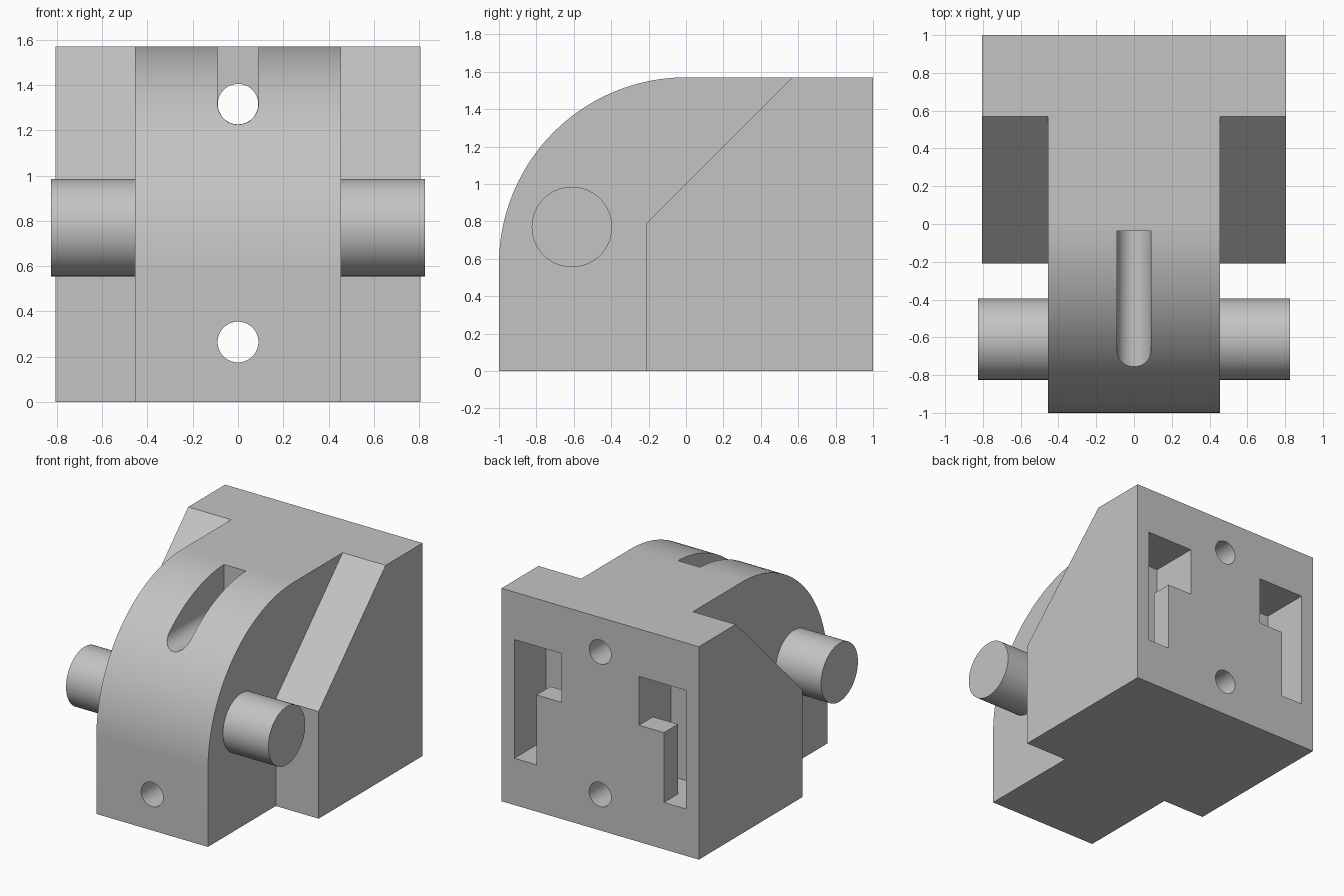
import bpy
import bmesh
from math import cos, sin, pi, radians

default = bpy.data.objects.get("Cube")
if default:
    bpy.data.objects.remove(default, do_unlink=True)

grey = bpy.data.materials.new("plain grey")
grey.use_nodes = True
colour = (0.55, 0.55, 0.55, 1.0)
grey.diffuse_color = colour
grey.node_tree.nodes["Principled BSDF"].inputs["Base Color"].default_value = colour


def arc(ca, cb, r, start, end, steps):
    """Points on an arc, angles in degrees."""
    angles = [radians(start + (end - start) * i / steps) for i in range(steps + 1)]
    return [(ca + r * cos(t), cb + r * sin(t)) for t in angles]


def circle(ca, cb, r, steps=48):
    return arc(ca, cb, r, 0, 360, steps)[:-1]


def extrude(name, profile, axis, lo, hi):
    """Solid from a profile: (y, z) pushed along x, or (x, z) along y."""
    bm = bmesh.new()
    rings = []
    for t in (lo, hi):
        rings.append([bm.verts.new((t, a, b) if axis == "x" else (a, t, b))
                      for a, b in profile])
    bm.faces.new(rings[0])
    bm.faces.new(rings[1])
    n = len(profile)
    for i in range(n):
        j = (i + 1) % n
        bm.faces.new((rings[0][i], rings[0][j], rings[1][j], rings[1][i]))
    bmesh.ops.recalc_face_normals(bm, faces=bm.faces)
    mesh = bpy.data.meshes.new(name)
    bm.to_mesh(mesh)
    bm.free()
    mesh.materials.append(grey)
    obj = bpy.data.objects.new(name, mesh)
    bpy.context.collection.objects.link(obj)
    return obj


def activate(obj):
    bpy.ops.object.select_all(action="DESELECT")
    obj.select_set(True)
    bpy.context.view_layer.objects.active = obj


def cut(target, cutter):
    cutter.hide_render = True
    mod = target.modifiers.new("cut", "BOOLEAN")
    mod.operation = "DIFFERENCE"
    mod.solver = "EXACT"
    mod.object = cutter
    activate(target)
    bpy.ops.object.modifier_apply(modifier=mod.name)
    bpy.data.objects.remove(cutter, do_unlink=True)


def smooth(obj):
    activate(obj)
    bpy.ops.object.shade_smooth_by_angle(angle=radians(25))


HALF_WIDTH, HEIGHT, NOSE = 0.805, 1.57, 0.455

# Main body: full-width side profile with a rounded front
side = [(1, 0), (1, HEIGHT)] + arc(0, HEIGHT - 1, 1, 90, 180, 48) + [(-1, 0)]
body = extrude("body", side, "x", -HALF_WIDTH, HALF_WIDTH)

# Cut both front corners back to the sloped shoulders
shoulder = [(-1.2, -0.2), (-0.21, -0.2), (-0.21, 0.79), (0.77, 1.77), (-1.2, 1.77)]
for s in (1, -1):
    cut(body, extrude("shoulder_cutter", shoulder, "x", s * NOSE, s * 1.0))

# Open slot in the curved front, then the two through holes
slot = arc(0, 1.315, 0.09, 180, 360, 24) + [(0.09, 1.8), (-0.09, 1.8)]
cut(body, extrude("slot_cutter", slot, "y", -1.2, -0.036))
cut(body, extrude("upper_hole_cutter", circle(0, 1.315, 0.0892), "y", -0.1, 1.2))
cut(body, extrude("lower_hole_cutter", circle(0, 0.265, 0.09), "y", -1.2, 1.2))

# Keyhole hanging pockets in the back, with an undercut behind the lip
keyhole = [(0.317, 0.86), (0.317, 1.22), (0.70, 1.22),
           (0.70, 0.345), (0.52, 0.345), (0.52, 0.86)]
undercut = [(0.317, 0.345), (0.60, 0.345), (0.60, 1.0), (0.317, 1.0)]
for s in (1, -1):
    for profile, lo, hi in ((keyhole, 0.63, 1.2), (undercut, 0.63, 0.837)):
        mirrored = [(s * a, b) for a, b in profile]
        cut(body, extrude("pocket_cutter", mirrored, "y", lo, hi))
smooth(body)

# Side pins
for s, label in ((1, "left_pin"), (-1, "right_pin")):
    smooth(extrude(label, circle(-0.61, 0.77, 0.215, 64), "x", s * (NOSE - 0.01), s * 0.825))
